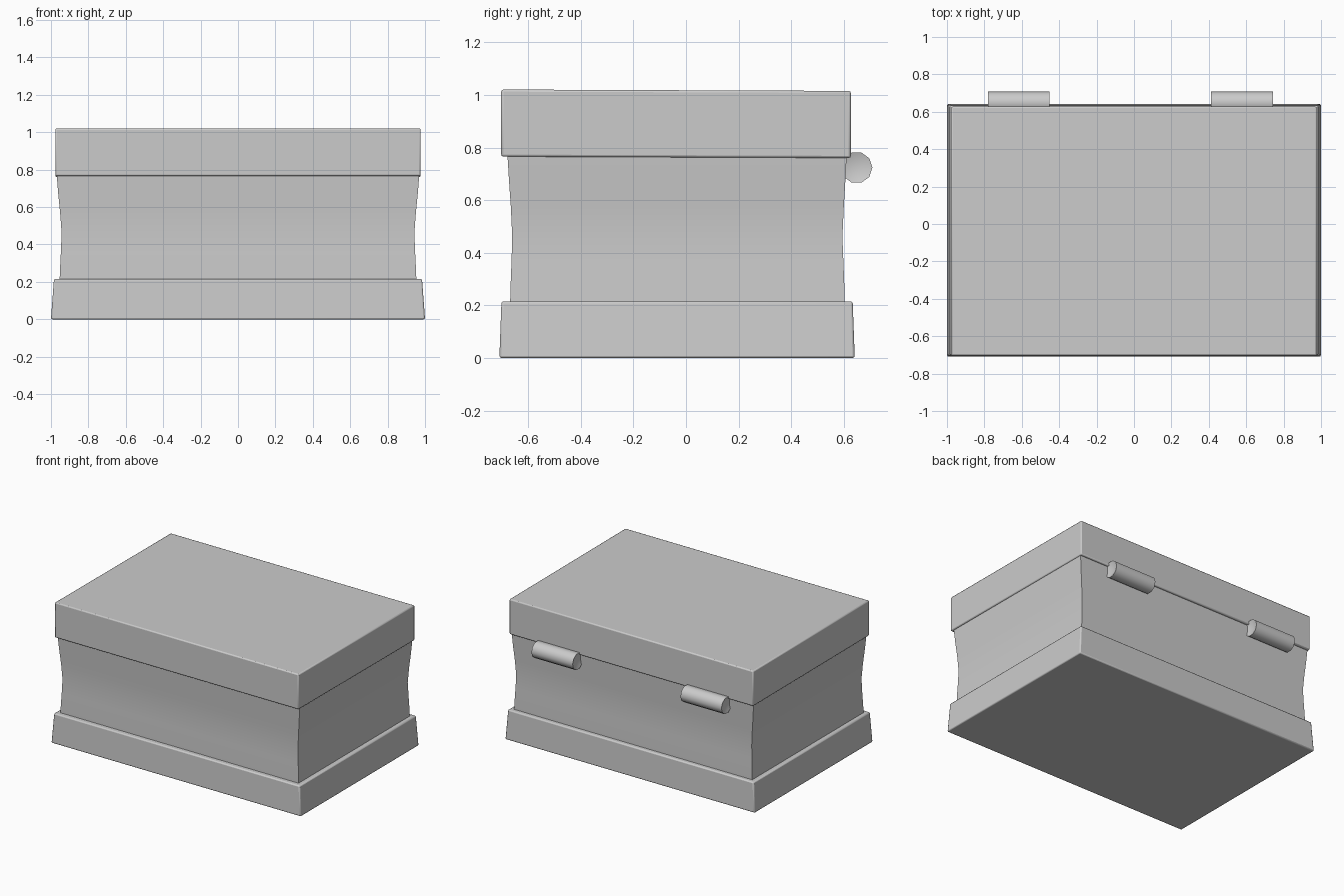
import bpy, bmesh, math

if "Cube" in bpy.data.objects:
    bpy.data.objects.remove(bpy.data.objects["Cube"])


def finish(name, bm, bevel=0.0, angle=30):
    bmesh.ops.recalc_face_normals(bm, faces=bm.faces)
    mesh = bpy.data.meshes.new(name)
    bm.to_mesh(mesh)
    bm.free()
    ob = bpy.data.objects.new(name, mesh)
    bpy.context.collection.objects.link(ob)
    if bevel:
        mod = ob.modifiers.new("Bevel", "BEVEL")
        mod.width = bevel
        mod.segments = 2
        mod.limit_method = "ANGLE"
        mod.angle_limit = math.radians(40)
    bpy.context.view_layer.objects.active = ob
    ob.select_set(True)
    bpy.ops.object.shade_smooth_by_angle(angle=math.radians(angle))
    ob.select_set(False)
    return ob


def loft_box(name, sections, bevel=0.0, tilt=0.0):
    """Stack rectangular sections (half width, front y, back y, z)."""
    bm = bmesh.new()
    rings = []
    for hx, y0, y1, z in sections:
        rings.append([bm.verts.new((x, y, z - tilt * (y - y0))) for x, y in
                      ((-hx, y0), (hx, y0), (hx, y1), (-hx, y1))])
    for a, b in zip(rings, rings[1:]):
        for i in range(4):
            j = (i + 1) % 4
            bm.faces.new((a[i], a[j], b[j], b[i]))
    bm.faces.new(rings[0])
    bm.faces.new(rings[-1])
    return finish(name, bm, bevel)


def hinge(name, x0, x1, y=0.649, z=0.724, r=0.06, sides=10, dimple=0.02):
    """Ten-sided barrel with shallow dimpled ends."""
    bm = bmesh.new()
    rings = [[bm.verts.new((x, y + r * math.cos(t), z + r * math.sin(t)))
              for t in (2 * math.pi * i / sides for i in range(sides))]
             for x in (x0, x1)]
    tips = [bm.verts.new((x0 + dimple, y, z)), bm.verts.new((x1 - dimple, y, z))]
    for i in range(sides):
        j = (i + 1) % sides
        bm.faces.new((rings[0][i], rings[0][j], rings[1][j], rings[1][i]))
        for ring, tip in zip(rings, tips):
            bm.faces.new((ring[i], ring[j], tip))
    return finish(name, bm, angle=40)


# Flared plinth
loft_box("base", [(1.0, -0.71, 0.642, 0.0), (0.984, -0.702, 0.634, 0.215)], bevel=0.008)

# Waisted body
loft_box("body", [(0.954, -0.669, 0.604, 0.20),
                  (0.952, -0.668, 0.603, 0.26),
                  (0.947, -0.664, 0.599, 0.36),
                  (0.943, -0.661, 0.595, 0.46),
                  (0.951, -0.666, 0.600, 0.57),
                  (0.961, -0.673, 0.606, 0.67),
                  (0.969, -0.679, 0.611, 0.768)])

# Lid, dropping very slightly towards the back
loft_box("lid", [(0.977, -0.703, 0.627, 0.766), (0.977, -0.703, 0.627, 1.021)],
         bevel=0.008, tilt=0.004)

# Hinge barrels
hinge("hinge_left", -0.78, -0.452)
hinge("hinge_right", 0.412, 0.742)
